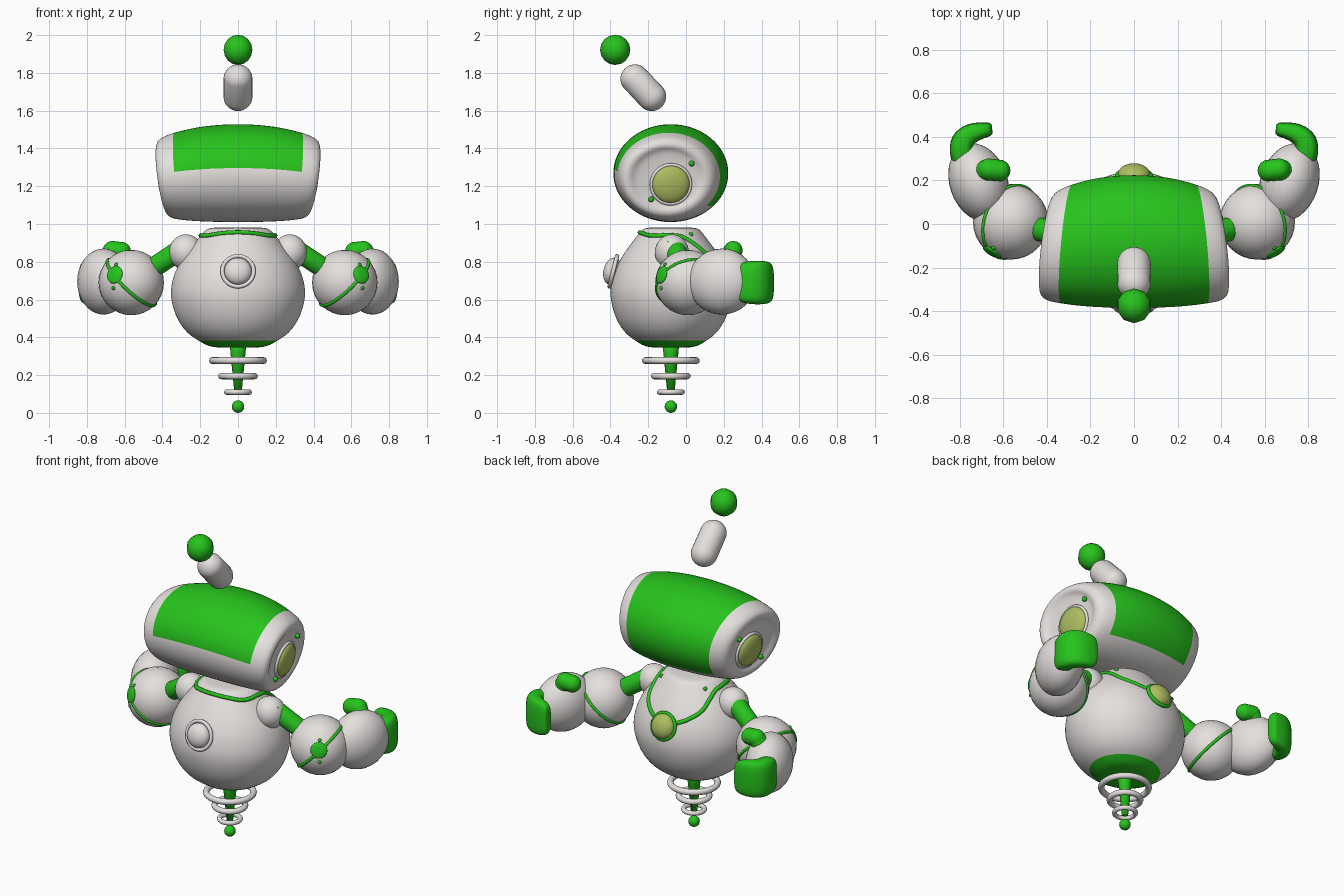
import bpy, bmesh, math
from mathutils import Vector, Matrix

if "Cube" in bpy.data.objects:
    bpy.data.objects.remove(bpy.data.objects["Cube"])


def material(name, color):
    m = bpy.data.materials.new(name)
    m.diffuse_color = (*color, 1)
    m.use_nodes = True
    m.node_tree.nodes["Principled BSDF"].inputs["Base Color"].default_value = m.diffuse_color
    return m


WHITE = material("shell", (0.78, 0.75, 0.73))
GREEN = material("green", (0.02, 0.55, 0.012))
LENS = material("lens", (0.42, 0.52, 0.12))
AXIS_Y = -0.08


def finish(name, bm, mats, mirror=False, subsurf=0):
    bmesh.ops.recalc_face_normals(bm, faces=bm.faces)
    me = bpy.data.meshes.new(name)
    bm.to_mesh(me)
    bm.free()
    for m in mats:
        me.materials.append(m)
    for p in me.polygons:
        p.use_smooth = True
    ob = bpy.data.objects.new(name, me)
    bpy.context.collection.objects.link(ob)
    if mirror:
        ob.modifiers.new("mirror", 'MIRROR').use_mirror_merge = False
    if subsurf:
        s = ob.modifiers.new("smooth", 'SUBSURF')
        s.levels = s.render_levels = subsurf
    return ob


def facing(direction):
    return Vector(direction).to_track_quat('Z', 'Y').to_matrix().to_4x4()


def ball(name, loc, radii, mat, direction=(0, 0, 1), mirror=False, seg=32):
    bm = bmesh.new()
    m = Matrix.Translation(loc) @ facing(direction) @ Matrix.Diagonal((*radii, 1))
    bmesh.ops.create_uvsphere(bm, u_segments=seg, v_segments=max(seg // 2, 8), radius=1, matrix=m)
    return finish(name, bm, [mat], mirror)


def capsule(name, a, b, r, mat, mirror=False):
    a, b = Vector(a), Vector(b)
    bm = bmesh.new()
    bmesh.ops.create_uvsphere(bm, u_segments=24, v_segments=16, radius=r)
    for v in bm.verts:
        if v.co.z > 1e-4:
            v.co.z += (b - a).length
    bm.transform(Matrix.Translation(a) @ facing(b - a))
    return finish(name, bm, [mat], mirror)


def loft(name, rings, mats, mirror=False, subsurf=0, index=None):
    # index(ring, side) picks the material slot of each face
    bm = bmesh.new()
    vs = [[bm.verts.new(p) for p in r] for r in rings]
    n = len(rings[0])
    for i in range(len(rings) - 1):
        for j in range(n):
            k = (j + 1) % n
            f = bm.faces.new((vs[i][j], vs[i][k], vs[i + 1][k], vs[i + 1][j]))
            f.material_index = index(i, j) if index else 0
    for i, r in ((0, vs[0]), (len(vs) - 2, vs[-1])):
        c = bm.verts.new(sum((v.co for v in r), Vector()) / n)
        for j in range(n):
            f = bm.faces.new((r[j], r[(j + 1) % n], c))
            f.material_index = index(i, j) if index else 0
    return finish(name, bm, mats, mirror, subsurf)


def ring(name, loc, major, minor, mat, direction=(0, 0, 1), mirror=False):
    m = Matrix.Translation(loc) @ facing(direction)
    bm = bmesh.new()
    nu, nv = 48, 12
    vs = []
    for i in range(nu):
        u = 2 * math.pi * i / nu
        row = []
        for j in range(nv):
            w = 2 * math.pi * j / nv
            d = major + minor * math.cos(w)
            row.append(bm.verts.new(m @ Vector((d * math.cos(u), d * math.sin(u), minor * math.sin(w)))))
        vs.append(row)
    for i in range(nu):
        for j in range(nv):
            a, b = vs[i], vs[(i + 1) % nu]
            k = (j + 1) % nv
            bm.faces.new((a[j], b[j], b[k], a[k]))
    return finish(name, bm, [mat], mirror)


# body: egg profile with a green base
profile = [(0.10, 0.345), (0.16, 0.352), (0.21, 0.383), (0.265, 0.415), (0.325, 0.49), (0.36, 0.60), (0.357, 0.68),
           (0.328, 0.77), (0.275, 0.85), (0.215, 0.92), (0.185, 0.955), (0.165, 0.975), (0.13, 0.982)]
rings = [[(r * math.cos(math.tau * j / 32), AXIS_Y + 0.9 * r * math.sin(math.tau * j / 32), z)
          for j in range(32)] for r, z in profile]
body = loft("body", rings, [WHITE, GREEN], subsurf=2, index=lambda i, j: int(i < 2))

# collar: green line laid on the body, dipping to the back button
bpy.context.view_layer.update()
skin = body.evaluated_get(bpy.context.evaluated_depsgraph_get())


def on_body(angle, z):
    a = math.radians(angle)
    d = Vector((math.sin(a), -math.cos(a), 0))
    return skin.ray_cast(Vector((0, AXIS_Y, z)), d)[1]


dips = [(0, 0.955), (30, 0.95), (60, 0.937), (90, 0.94), (108, 0.93), (122, 0.895), (135, 0.845),
        (150, 0.805), (165, 0.775), (180, 0.755)]
path = [on_body(a, z) for a, z in dips] + [on_body(-a, z) for a, z in dips[-2:0:-1]]
cu = bpy.data.curves.new("collar", 'CURVE')
cu.dimensions = '3D'
cu.bevel_depth = 0.012
cu.bevel_resolution = 2
sp = cu.splines.new('BEZIER')
sp.bezier_points.add(len(path) - 1)
for bp, p in zip(sp.bezier_points, path):
    bp.co = p
    bp.handle_left_type = bp.handle_right_type = 'AUTO'
sp.use_cyclic_u = True
cu.materials.append(GREEN)
bpy.context.collection.objects.link(bpy.data.objects.new("collar", cu))
ball("collar_stud", on_body(125, 0.945), (0.012,) * 3, GREEN, mirror=True, seg=12)

# front and back buttons
ball("front_button", (0, -0.39, 0.75), (0.073, 0.073, 0.047), WHITE, (0, -1, 0.25))
ring("front_button_rim", (0, -0.385, 0.75), 0.083, 0.011, WHITE, (0, -1, 0.25))
ball("back_button", (0, 0.225, 0.745), (0.075, 0.075, 0.05), LENS, (0, 1, 0.35))
ring("back_button_rim", (0, 0.222, 0.745), 0.076, 0.011, GREEN, (0, 1, 0.35))

# tail: tapered stem, three hoops and a tip
rings = [[(r * math.cos(math.tau * j / 20), AXIS_Y + r * math.sin(math.tau * j / 20), z) for j in range(20)]
         for r, z in ((0.045, 0.38), (0.04, 0.32), (0.018, 0.095))]
loft("tail_stem", rings, [GREEN])
for i, (z, major, minor) in enumerate(((0.277, 0.135, 0.018), (0.195, 0.088, 0.017), (0.11, 0.06, 0.014))):
    ring(f"tail_hoop_{i + 1}", (0, AXIS_Y, z), major, minor, WHITE)
ball("tail_tip", (0, AXIS_Y, 0.033), (0.033,) * 3, GREEN, seg=20)

# head: barrel lofted along x, green visor wrapped over the top, recessed ends
half = [(0.3, 0.985), (0.55, 0.95), (0.79, 0.885), (0.90, 0.84), (0.97, 0.785), (1.0, 0.70), (0.99, 0.62),
        (0.955, 0.55), (0.95, 0.35)]
stations = [(-t, s) for t, s in reversed(half)] + [(0, 1)] + half
rings = []
for t, s in stations:
    row = []
    for j in range(30):
        a = math.radians(-42 + 12 * j)
        y = AXIS_Y - 0.02 * t * t + 0.308 * s * math.cos(a)
        z = 1.27 - 0.03 * t * t + 0.262 * s * math.sin(a)
        width = 0.405 + 0.14 * (z - 1.27) - 0.12 * (y - AXIS_Y)
        row.append((t * width, y, z))
    rings.append(row)
loft("head", rings, [WHITE, GREEN], subsurf=2,
     index=lambda i, j: int(j < 18 and abs(stations[i][0]) < 0.8 and abs(stations[i + 1][0]) < 0.8))

# ear lenses and studs
side = (1, 0.12, -0.14)
ball("ear_lens", (0.385, -0.08, 1.21), (0.1, 0.1, 0.035), LENS, side, mirror=True)
ring("ear_rim", (0.382, -0.08, 1.21), 0.104, 0.009, WHITE, side, mirror=True)
for i, p in enumerate(((0.393, 0.03, 1.32), (0.39, -0.185, 1.13))):
    ball(f"ear_stud_{i + 1}", p, (0.015,) * 3, GREEN, mirror=True, seg=12)

# antenna
capsule("antenna_rod", (0, -0.182, 1.675), (0, -0.27, 1.768), 0.077, WHITE)
ball("antenna_ball", (0, -0.375, 1.922), (0.08,) * 3, GREEN, seg=10)

# arms: shoulder, upper arm, elbow ball with seam
ball("shoulder", (0.275, -0.075, 0.85), (0.09, 0.09, 0.095), WHITE, mirror=True)
ball("shoulder_cap", (0.325, -0.08, 0.908), (0.035, 0.035, 0.014), GREEN, (0.6, 0, 0.75), mirror=True, seg=20)
capsule("upper_arm", (0.31, -0.055, 0.86), (0.47, -0.015, 0.755), 0.055, GREEN, mirror=True)
elbow = Vector((0.565, 0.01, 0.69))
ball("elbow", elbow, (0.173,) * 3, WHITE, mirror=True)
ring("elbow_seam", elbow, 0.171, 0.009, GREEN, (-0.67, -0.25, 0.70), mirror=True)
hub = Vector((0.085, -0.135, 0.04)).normalized()
ball("elbow_disc", elbow + hub * 0.169, (0.048, 0.048, 0.012), GREEN, hub, mirror=True, seg=24)
for i, dz in enumerate((0.07, -0.07)):
    d = (hub * 0.17 + Vector((0.005, 0, dz))).normalized()
    ball(f"elbow_stud_{i + 1}", elbow + d * 0.172, (0.01,) * 3, GREEN, mirror=True, seg=12)

# hand: palm, curled mitten fingers and thumb
ball("palm", (0.712, 0.19, 0.695), (0.133, 0.175, 0.185), WHITE, (0.33, 0.94, 0), mirror=True)
bend = [(0.75, 0.25, 0.055, 0.09), (0.795, 0.32, 0.06, 0.115), (0.79, 0.385, 0.06, 0.118),
        (0.745, 0.42, 0.048, 0.115), (0.685, 0.432, 0.036, 0.108), (0.65, 0.435, 0.03, 0.09)]
rings = []
for i, (x, y, a, b) in enumerate(bend):
    p, q = bend[max(i - 1, 0)], bend[min(i + 1, len(bend) - 1)]
    n = Vector((q[1] - p[1], p[0] - q[0], 0)).normalized()
    row = []
    for j in range(16):
        c, s = math.cos(math.tau * j / 16), math.sin(math.tau * j / 16)
        u = math.copysign(abs(c) ** 0.6, c) * a
        w = math.copysign(abs(s) ** 0.6, s) * b
        row.append(Vector((x, y, 0.69)) + n * u + Vector((0, 0, w)))
    rings.append(row)
loft("fingers", rings, [GREEN], mirror=True, subsurf=2)
capsule("thumb_base", (0.70, 0.235, 0.80), (0.665, 0.25, 0.86), 0.05, GREEN, mirror=True)
capsule("thumb_tip", (0.665, 0.25, 0.86), (0.617, 0.245, 0.855), 0.05, GREEN, mirror=True)
